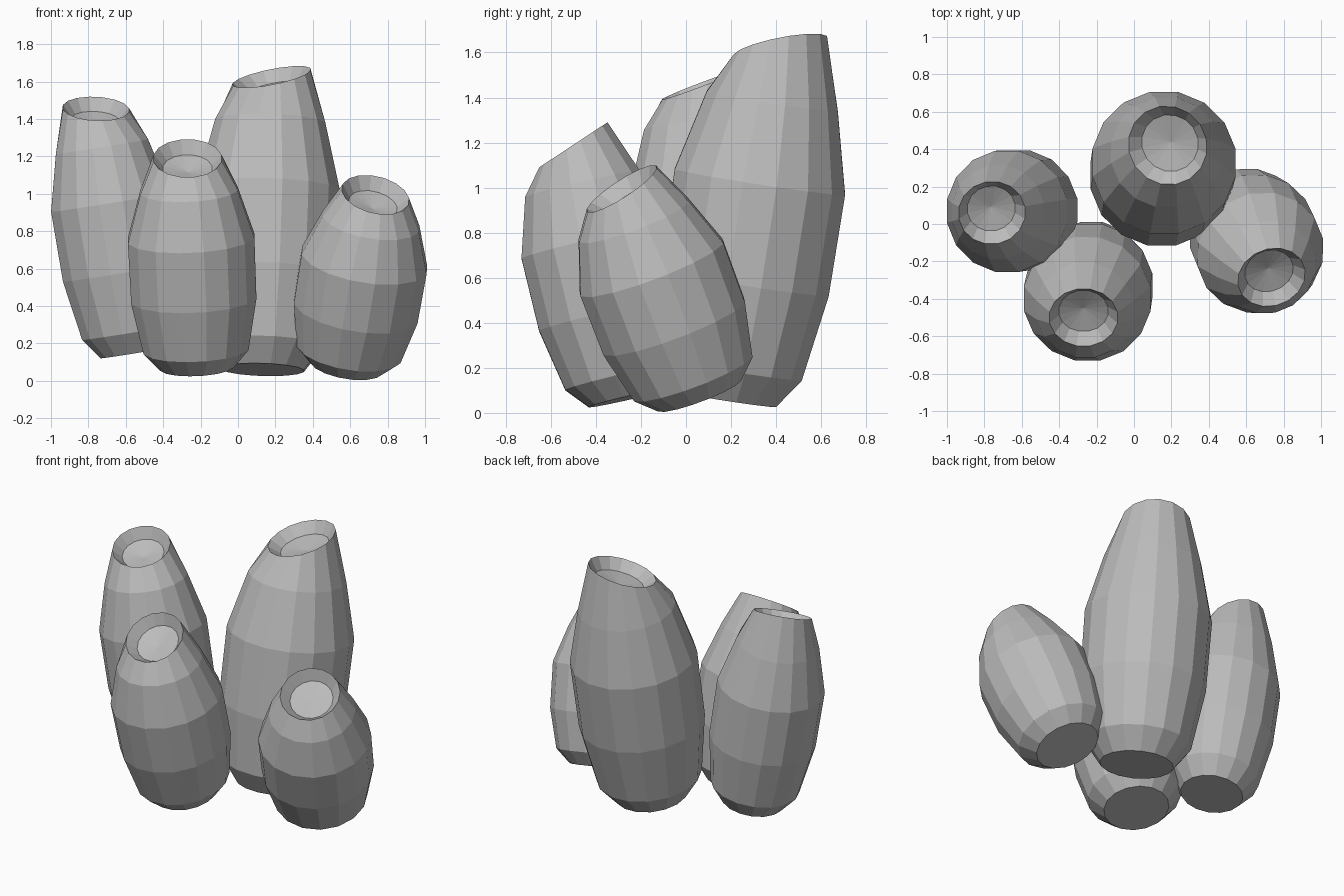
import bpy
import bmesh
from math import cos, sin, tau
from mathutils import Vector

SIDES = 16
# Barrel profile: share of the length, share of the widest radius
PROFILE = [(0.0, 0.58), (0.085, 0.83), (0.33, 0.99), (0.617, 1.0), (0.845, 0.77)]
# Sunken mouth: share of the rim radius, depth below the rim
MOUTH = [(1.0, 0.0), (0.72, 0.065)]
MOUTH_DEPTH = 0.09

if "Cube" in bpy.data.objects:
    bpy.data.objects.remove(bpy.data.objects["Cube"])

grey = bpy.data.materials.new("plain_grey")
grey.use_nodes = True
grey.diffuse_color = (0.5, 0.5, 0.5, 1)
grey.node_tree.nodes["Principled BSDF"].inputs["Base Color"].default_value = (0.5, 0.5, 0.5, 1)


def add_ring(bm, centre, normal, radius):
    """Circle of vertices facing along the normal."""
    turn = Vector((0, 0, 1)).rotation_difference(normal)
    angles = [tau * (i + 0.5) / SIDES for i in range(SIDES)]
    return [bm.verts.new(centre + turn @ Vector((cos(a), sin(a), 0)) * radius) for a in angles]


def make_vase(name, base, rim, rim_normal, radius, rim_radius):
    base, rim = Vector(base), Vector(rim)
    axis = (rim - base).normalized()
    facing = Vector(rim_normal).normalized()
    bm = bmesh.new()

    # Leaning body, then the mouth on its own tilted plane
    rings = [add_ring(bm, base.lerp(rim, t), axis, radius * r) for t, r in PROFILE]
    rings += [add_ring(bm, rim - facing * d, facing, rim_radius * r) for r, d in MOUTH]

    for low, high in zip(rings, rings[1:]):
        for i in range(SIDES):
            j = (i + 1) % SIDES
            bm.faces.new((low[i], low[j], high[j], high[i]))

    # Flat base and fan at the bottom of the mouth
    bm.faces.new(reversed(rings[0]))
    tip = bm.verts.new(rim - facing * MOUTH_DEPTH)
    for i in range(SIDES):
        bm.faces.new((rings[-1][i], rings[-1][(i + 1) % SIDES], tip))

    mesh = bpy.data.meshes.new(name)
    bm.to_mesh(mesh)
    bm.free()
    mesh.materials.append(grey)
    bpy.context.collection.objects.link(bpy.data.objects.new(name, mesh))


make_vase("tall_back_vase", (0.13, 0.18, 0.06), (0.18, 0.42, 1.625),
          (-0.2, -0.2, 1), 0.39, 0.215)
make_vase("front_vase", (-0.22, -0.24, 0.07), (-0.27, -0.5, 1.19),
          (0, -0.66, 1), 0.345, 0.185)
make_vase("right_vase", (-0.55, 0.08, 0.15), (-0.76, 0.06, 1.455),
          (0.05, -0.38, 1), 0.33, 0.18)
make_vase("left_vase", (0.58, 0.06, 0.08), (0.735, -0.285, 0.995),
          (0.25, -0.65, 1), 0.345, 0.185)
